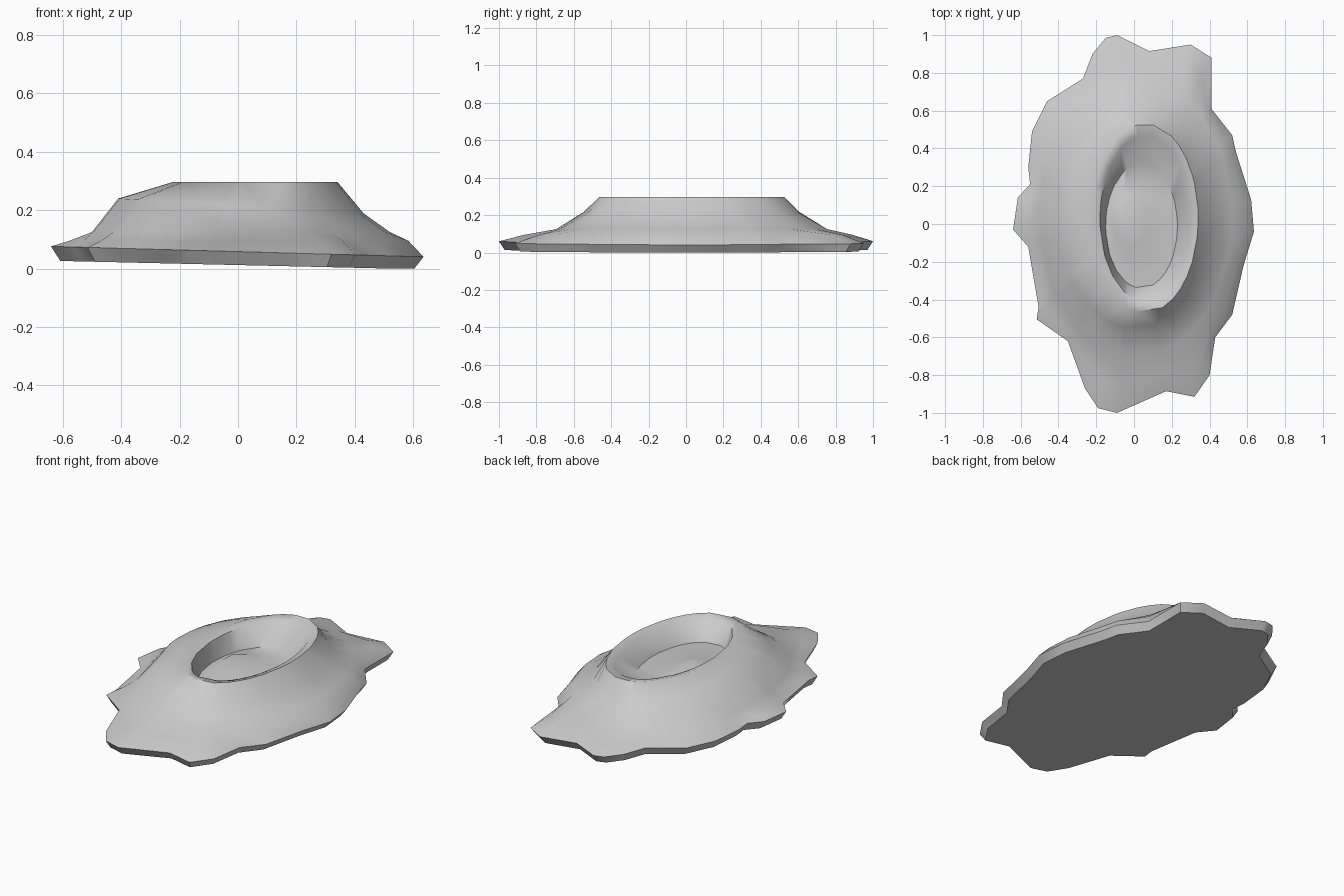
import bpy
import bmesh
from math import atan2, cos, sin, radians

default_cube = bpy.data.objects.get("Cube")
if default_cube:
    bpy.data.objects.remove(default_cube, do_unlink=True)

# Stone material
stone = bpy.data.materials.new("pale_grey_stone")
stone.use_nodes = True
grey = (0.6, 0.6, 0.6, 1)
stone.diffuse_color = grey
stone.node_tree.nodes["Principled BSDF"].inputs["Base Color"].default_value = grey

# Ragged ground outline, clockwise from the back
outline = [
    (-.09, 1), (.08, .915), (.3, .95), (.41, .88), (.41, .61), (.52, .47),
    (.54, .38), (.62, .13), (.635, -.04), (.58, -.22), (.52, -.48), (.43, -.6),
    (.4, -.8), (.32, -.915), (.17, -.885), (-.09, -1), (-.19, -.975),
    (-.26, -.87), (-.35, -.62), (-.515, -.505), (-.505, -.44), (-.56, -.12),
    (-.64, -.03), (-.615, .14), (-.55, .21), (-.56, .3), (-.54, .49),
    (-.46, .65), (-.27, .77), (-.22, .9), (-.15, .985),
]


def oval(center_x, center_y, radius_x, radius_y, height, tilt=0):
    """Ring of points at the same bearings as the outline."""
    ring = []
    for x, y in outline:
        a = atan2(y / radius_y, x / radius_x)
        px = center_x + radius_x * cos(a)
        ring.append((px, center_y + radius_y * sin(a), height + tilt * px))
    return ring


def underside(x):
    return max(0, .012 - .022 * x)


# Cross-section of the mound, from the base up the slope and into the crater
skirt = oval(.01, .03, .51, .73, .125)
base = [(x * .95, y * .97, underside(x)) for x, y in outline]
edge = [(x, y, .058 - .028 * x) for x, y in outline]
apron = [(s[0] * .45 + x * .55, s[1] * .45 + y * .55, .095)
         for s, (x, y) in zip(skirt, outline)]
rings = [
    base, edge, apron, skirt,
    oval(.01, .03, .42, .58, .215, -.06),
    oval(.06, .03, .28, .50, .297),
    oval(.06, .03, .24, .44, .285),
    oval(.04, -.01, .19, .33, .18),
    oval(-.02, .02, .09, .14, .19),
]

bm = bmesh.new()
loops = [[bm.verts.new(p) for p in ring] for ring in rings]
count = len(outline)
for lower, upper in zip(loops, loops[1:]):
    for i in range(count):
        j = (i + 1) % count
        bm.faces.new((lower[i], lower[j], upper[j], upper[i]))

# Flat underside and the low peak in the crater floor
for loop, tip in ((loops[0], (0, 0, underside(0))), (loops[-1], (-.06, .03, .23))):
    center = bm.verts.new(tip)
    for i in range(count):
        bm.faces.new((loop[i], loop[(i + 1) % count], center))

bmesh.ops.recalc_face_normals(bm, faces=bm.faces)
mesh = bpy.data.meshes.new("crater_mound")
bm.to_mesh(mesh)
bm.free()
mesh.materials.append(stone)
mound = bpy.data.objects.new("crater_mound", mesh)
bpy.context.collection.objects.link(mound)

bpy.ops.object.select_all(action="DESELECT")
mound.select_set(True)
bpy.context.view_layer.objects.active = mound
bpy.ops.object.shade_smooth_by_angle(angle=radians(50))
